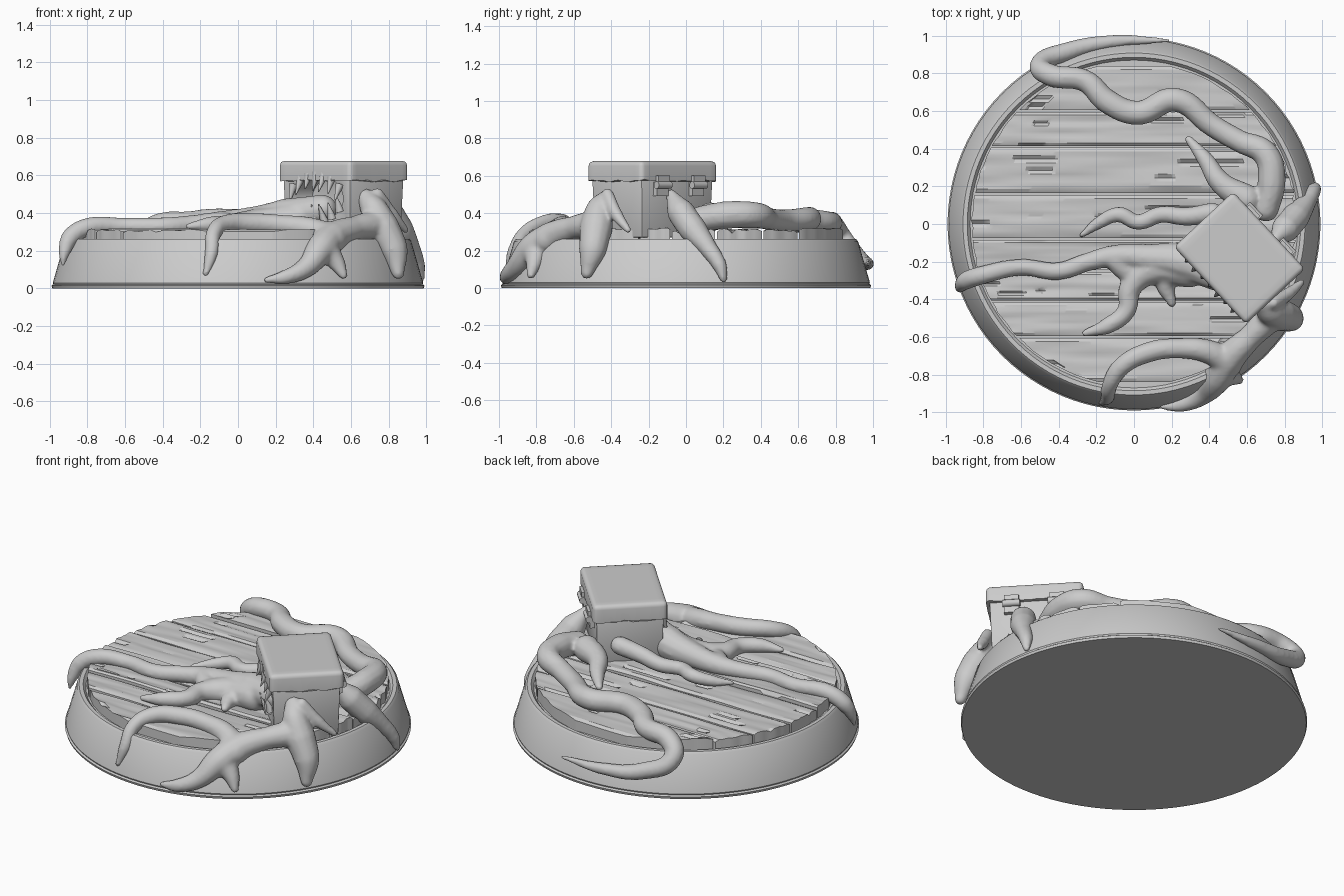
import bpy, bmesh, math, random
from mathutils import Vector, Matrix, noise

random.seed(4)
if "Cube" in bpy.data.objects:
    bpy.data.objects.remove(bpy.data.objects["Cube"])

grey = bpy.data.materials.new("plain_grey")
grey.use_nodes = True
grey.diffuse_color = (0.6, 0.6, 0.6, 1)
grey.node_tree.nodes["Principled BSDF"].inputs["Base Color"].default_value = grey.diffuse_color

# Chest frame: local x runs along the chest, local -y is the mouth side
CHEST = Matrix.Translation((0.56, -0.18, 0)) @ Matrix.Rotation(math.radians(-47), 4, "Z")


def finish(bm, name, matrix=None, smooth=None):
    if matrix:
        bm.transform(matrix)
    bmesh.ops.recalc_face_normals(bm, faces=bm.faces)
    me = bpy.data.meshes.new(name)
    bm.to_mesh(me)
    bm.free()
    me.materials.append(grey)
    ob = bpy.data.objects.new(name, me)
    bpy.context.collection.objects.link(ob)
    if smooth:
        activate(ob)
        bpy.ops.object.shade_smooth_by_angle(angle=math.radians(smooth))
    return ob


def activate(ob):
    bpy.ops.object.select_all(action="DESELECT")
    ob.select_set(True)
    bpy.context.view_layer.objects.active = ob


def apply_all(ob):
    activate(ob)
    for mod in list(ob.modifiers):
        bpy.ops.object.modifier_apply(modifier=mod.name)


def block(bm, centre, size):
    m = Matrix.Translation(centre) @ Matrix.Diagonal((*size, 1))
    return bmesh.ops.create_cube(bm, size=1, matrix=m)["verts"]


# Round base, lathed from a profile
bm = bmesh.new()
profile = [(0, 0), (.985, 0), (.99, .015), (.98, .022), (.983, .03), (.92, .25),
           (.908, .263), (.885, .263), (.87, .245), (0, .245)]
verts = [bm.verts.new((r, 0, z)) for r, z in profile]
edges = [bm.edges.new(pair) for pair in zip(verts, verts[1:])]
bmesh.ops.spin(bm, geom=verts + edges, cent=(0, 0, 0), axis=(0, 0, 1),
               angle=math.tau, steps=96, use_duplicate=False)
bmesh.ops.remove_doubles(bm, verts=bm.verts, dist=1e-4)
finish(bm, "round_base", smooth=30)

# Planks: grids clipped to the disc, with stretched wood grain
bounds = [-.845, -.6, -.41, -.25, -.08, .16, .41, .6, .845]
NX, NY = 90, 12
for k, (y0, y1) in enumerate(zip(bounds, bounds[1:])):
    bm = bmesh.new()
    tilt = random.uniform(-.012, .012)
    top = .313 + random.uniform(-.005, .006)
    rows = []
    for j in range(NY + 1):
        v = j / NY
        y = y0 + .005 + (y1 - y0 - .01) * v
        half = math.sqrt(max(.86 ** 2 - y * y, .001))
        row = []
        for i in range(NX + 1):
            x = half * (2 * i / NX - 1)
            if i in (0, NX):
                x += .012 * noise.noise((k, y * 20, i))
            grain = noise.noise((x * 2.5, y * 28, k * 7.3))
            crack = -.014 if noise.noise((x * 3, y * 45, k + 50)) > .5 else 0
            edge = -.01 if j in (0, NY) else 0
            row.append(bm.verts.new((x, y, top + tilt * (v - .5) + .009 * grain + crack + edge)))
        rows.append(row)
    faces = [bm.faces.new((a[i], a[i + 1], b[i + 1], b[i]))
             for a, b in zip(rows, rows[1:]) for i in range(NX)]
    skirt = bmesh.ops.extrude_edge_only(bm, edges=[e for e in bm.edges if e.is_boundary])
    for g in skirt["geom"]:
        if isinstance(g, bmesh.types.BMVert):
            g.co.z = .24
    finish(bm, f"plank_{k + 1}", smooth=25)

# Chest body with a mouth hollow
bm = bmesh.new()
for v in block(bm, (0, 0, .43), (.52, .39, .32)):
    if v.co.z < .4:
        v.co.x *= .95
        v.co.y *= .95
body = finish(bm, "chest_body", CHEST)
bm = bmesh.new()
bmesh.ops.create_cone(bm, cap_ends=True, segments=32, radius1=1, radius2=1, depth=.3,
                      matrix=Matrix.Translation((0, -.19, .48)) @ Matrix.Diagonal((.2, 1, .12, 1))
                      @ Matrix.Rotation(math.pi / 2, 4, "X"))
cutter = finish(bm, "mouth_cutter", CHEST)
cutter.hide_render = True
cut = body.modifiers.new("mouth", "BOOLEAN")
cut.object, cut.operation, cut.solver = cutter, "DIFFERENCE", "EXACT"
bev = body.modifiers.new("soft_edges", "BEVEL")
bev.width, bev.segments, bev.limit_method = .012, 2, "ANGLE"
apply_all(body)
bpy.data.objects.remove(cutter)
bpy.ops.object.shade_smooth_by_angle(angle=math.radians(35))

# Chest lid with a ragged lower edge
bm = bmesh.new()
block(bm, (0, 0, .625), (.56, .43, .105))
bmesh.ops.bevel(bm, geom=[e for e in bm.edges if min(v.co.z for v in e.verts) > .6
                          or abs(e.verts[0].co.z - e.verts[1].co.z) > .05],
                offset=.025, segments=3, profile=.5, affect="EDGES")
bmesh.ops.subdivide_edges(bm, edges=[e for e in bm.edges if e.calc_length() > .2],
                          cuts=14, use_grid_fill=True)
for v in bm.verts:
    if v.co.z < .58:
        v.co.z += .018 * noise.noise((v.co.x * 14, v.co.y * 14, 2))
finish(bm, "chest_lid", CHEST, smooth=35)

# Teeth around the mouth
bm = bmesh.new()
for upper in (True, False):
    for i in range(7):
        t = (i - 3) / 3
        arch = .12 * math.sqrt(1 - (t * .88) ** 2)
        length = random.uniform(.07, .11)
        z = .48 + arch if upper else .48 - arch
        turn = Matrix.Rotation(math.pi if upper else 0, 4, "X")
        lean = Matrix.Rotation((.35 if not upper else -.35) + random.uniform(-.1, .1), 4, "X")
        m = Matrix.Translation((t * .18, -.2, z)) @ lean @ turn @ Matrix.Translation((0, 0, length * .35))
        bmesh.ops.create_cone(bm, cap_ends=True, segments=10, radius1=.024, radius2=.003,
                              depth=length, matrix=m)
finish(bm, "teeth", CHEST, smooth=50)

# Two hinges on the back of the chest
bm = bmesh.new()
for x in (-.13, .13):
    block(bm, (x, .205, .53), (.085, .03, .075))
    block(bm, (x, .222, .585), (.085, .02, .03))
    bmesh.ops.create_cone(bm, cap_ends=True, segments=14, radius1=.02, radius2=.02, depth=.1,
                          matrix=Matrix.Translation((x, .225, .55)) @ Matrix.Rotation(math.pi / 2, 4, "Y"))
hinges = finish(bm, "hinges", CHEST, smooth=35)


def tentacle(points):
    """Tapered tube through (x, y, z, radius) points."""
    cu = bpy.data.curves.new("limb", "CURVE")
    cu.dimensions, cu.bevel_depth, cu.bevel_resolution = "3D", 1, 4
    cu.use_fill_caps = True
    cu.resolution_u = 8
    sp = cu.splines.new("BEZIER")
    sp.bezier_points.add(len(points) - 1)
    for bp, (x, y, z, r) in zip(sp.bezier_points, points):
        bp.co, bp.radius = (x, y, z), r
        bp.handle_left_type = bp.handle_right_type = "AUTO"
    return bpy.data.objects.new("limb", cu)


def cluster(name, paths, relax=6):
    """Fuse several tentacles into one smooth body."""
    bm = bmesh.new()
    for path in paths:
        ob = tentacle(path)
        bpy.context.collection.objects.link(ob)
        dg = bpy.context.evaluated_depsgraph_get()
        me = bpy.data.meshes.new_from_object(ob.evaluated_get(dg))
        bm.from_mesh(me)
        for x, y, z, r in (path[0], path[-1]):
            bmesh.ops.create_icosphere(bm, subdivisions=2, radius=r, matrix=Matrix.Translation((x, y, z)))
        bpy.data.objects.remove(ob)
        bpy.data.meshes.remove(me)
    for f in bm.faces:
        f.material_index = 0
    ob = finish(bm, name)
    rm = ob.modifiers.new("fuse", "REMESH")
    rm.mode, rm.voxel_size = "VOXEL", .011
    sm = ob.modifiers.new("relax", "SMOOTH")
    sm.factor, sm.iterations = .5, relax
    apply_all(ob)
    bpy.ops.object.shade_smooth()


cluster("back_tentacle", [
    [(.7, .08, .37, .07), (.73, .22, .39, .075), (.7, .37, .39, .07), (.56, .44, .37, .06),
     (.42, .52, .36, .06), (.22, .66, .37, .065), (.02, .59, .36, .065), (-.14, .65, .36, .065),
     (-.26, .76, .35, .06), (-.44, .79, .33, .06), (-.5, .84, .26, .055), (-.34, .92, .16, .05),
     (-.1, .97, .13, .035), (.18, .975, .13, .012)],
    [(.6, .13, .38, .08), (.46, .22, .38, .06), (.38, .34, .36, .045), (.29, .45, .34, .022)]])

cluster("side_tentacle", [
    [(.42, .06, .42, .055), (.28, .04, .39, .05), (.14, .05, .37, .045), (.02, .01, .36, .042),
     (-.08, .05, .36, .042), (-.18, .01, .34, .035), (-.28, -.06, .325, .015)]])

cluster("mouth_tentacles", [
    [(.45, -.28, .42, .08), (.26, -.2, .38, .1), (.08, -.18, .36, .075), (-.1, -.17, .35, .06),
     (-.24, -.2, .34, .05), (-.4, -.25, .33, .048), (-.6, -.23, .33, .045), (-.8, -.27, .325, .05),
     (-.89, -.3, .27, .05), (-.92, -.33, .2, .035), (-.93, -.35, .13, .015)],
    [(.3, -.25, .36, .09), (.1, -.24, .34, .085), (-.02, -.34, .34, .06), (-.04, -.46, .34, .05),
     (-.14, -.54, .34, .045), (-.26, -.58, .33, .02)],
    [(-.1, -.19, .35, .06), (-.05, -.24, .34, .06), (.02, -.28, .33, .06)],
    [(.24, -.22, .34, .08), (.17, -.3, .33, .06), (.2, -.42, .325, .025)]], relax=10)

cluster("front_tentacles", [
    [(.68, -.42, .48, .05), (.72, -.46, .42, .075), (.77, -.48, .32, .09), (.83, -.5, .2, .075),
     (.85, -.53, .08, .035)],
    [(.74, -.48, .34, .08), (.62, -.6, .32, .065), (.5, -.72, .27, .085), (.44, -.82, .21, .08),
     (.36, -.91, .11, .055), (.25, -.96, .06, .04), (.15, -.97, .045, .018)],
    [(.5, -.74, .26, .08), (.4, -.68, .31, .065), (.25, -.66, .335, .055), (.08, -.68, .345, .055),
     (-.07, -.76, .34, .05), (-.13, -.86, .29, .042), (-.14, -.92, .19, .038), (-.17, -.95, .08, .02)],
    [(.46, -.8, .2, .08), (.52, -.81, .14, .05), (.56, -.83, .07, .025)],
    [(.74, -.42, .5, .035), (.82, -.37, .39, .035), (.89, -.31, .31, .02)]], relax=10)

cluster("left_tentacle", [
    [(.75, -.08, .5, .03), (.8, -.03, .41, .075), (.86, .04, .31, .075), (.92, .12, .21, .05),
     (.955, .18, .12, .04), (.97, .2, .05, .022)]])
